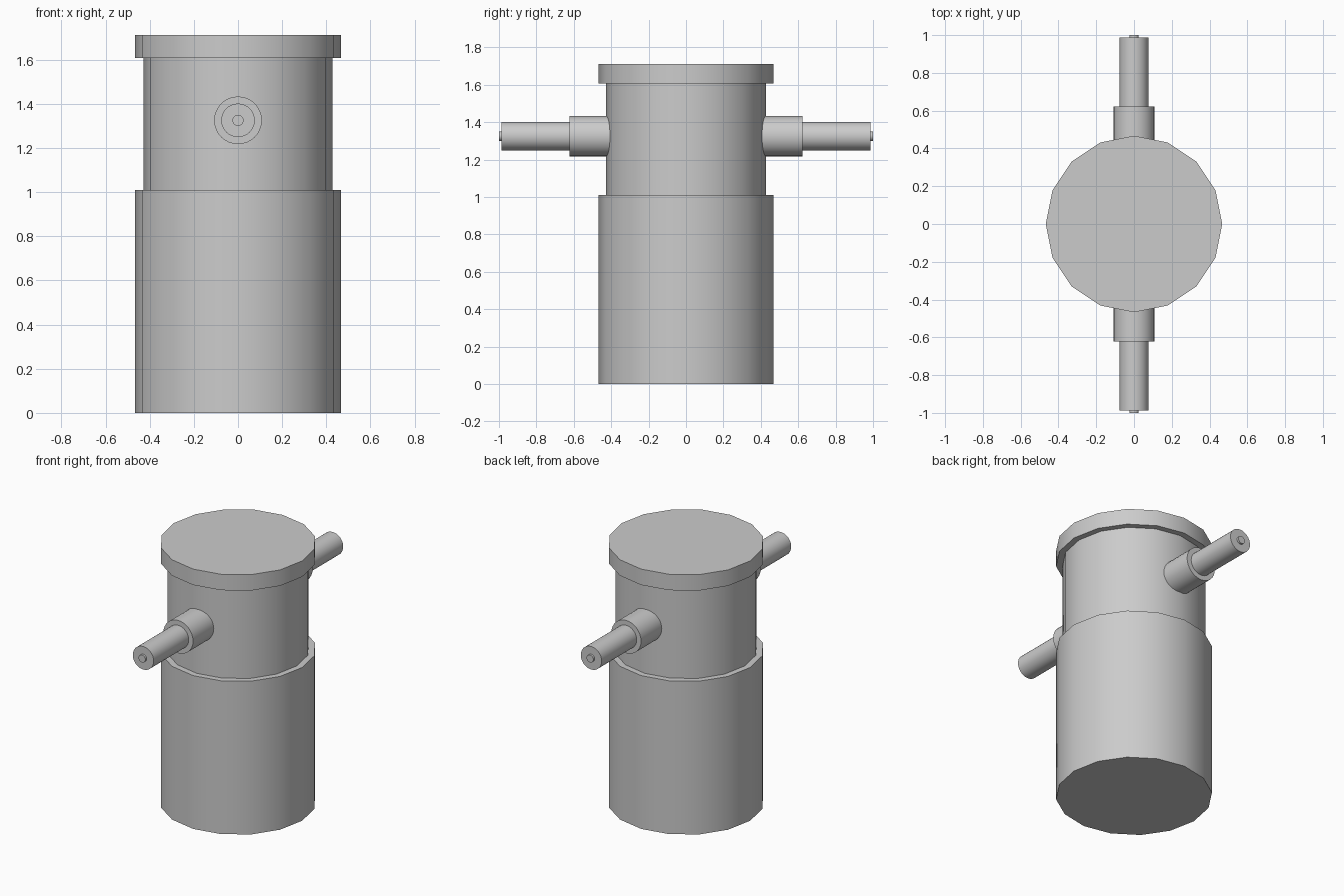
import bpy
import math

if "Cube" in bpy.data.objects:
    bpy.data.objects.remove(bpy.data.objects["Cube"])

PIPE_Z = 1.325


def lathe_part(name, profile, sides, loc=(0, 0, 0), rot=(0, 0, 0)):
    """Revolve (radius, height) points about local z and cap both ends."""
    verts, faces = [], []
    for r, h in profile:
        for i in range(sides):
            a = 2 * math.pi * i / sides
            verts.append((r * math.cos(a), r * math.sin(a), h))
    for k in range(len(profile) - 1):
        for i in range(sides):
            j = (i + 1) % sides
            faces.append((k * sides + i, k * sides + j,
                          (k + 1) * sides + j, (k + 1) * sides + i))
    last = (len(profile) - 1) * sides
    faces.append(tuple(reversed(range(sides))))
    faces.append(tuple(range(last, last + sides)))
    mesh = bpy.data.meshes.new(name)
    mesh.from_pydata(verts, [], faces)
    obj = bpy.data.objects.new(name, mesh)
    bpy.context.collection.objects.link(obj)
    obj.location, obj.rotation_euler = loc, rot
    bpy.ops.object.select_all(action='DESELECT')
    obj.select_set(True)
    bpy.context.view_layer.objects.active = obj
    bpy.ops.object.shade_smooth_by_angle(angle=math.radians(30))
    return obj


# Sixteen-sided body: wide base, narrower neck and overhanging lid
lathe_part("body", [(0.467, 0), (0.467, 1.01), (0.428, 1.01), (0.428, 1.607),
                    (0.467, 1.607), (0.467, 1.712)], 16)

# Stepped side pipes, front and back: collar, pipe and small end pin
pipe_profile = [(0.108, 0.36), (0.108, 0.622), (0.076, 0.622),
                (0.076, 0.987), (0.025, 0.987), (0.025, 1.0)]
for name, turn in (("front_pipe", math.pi / 2), ("back_pipe", -math.pi / 2)):
    lathe_part(name, pipe_profile, 32, (0, 0, PIPE_Z), (turn, 0, 0))
